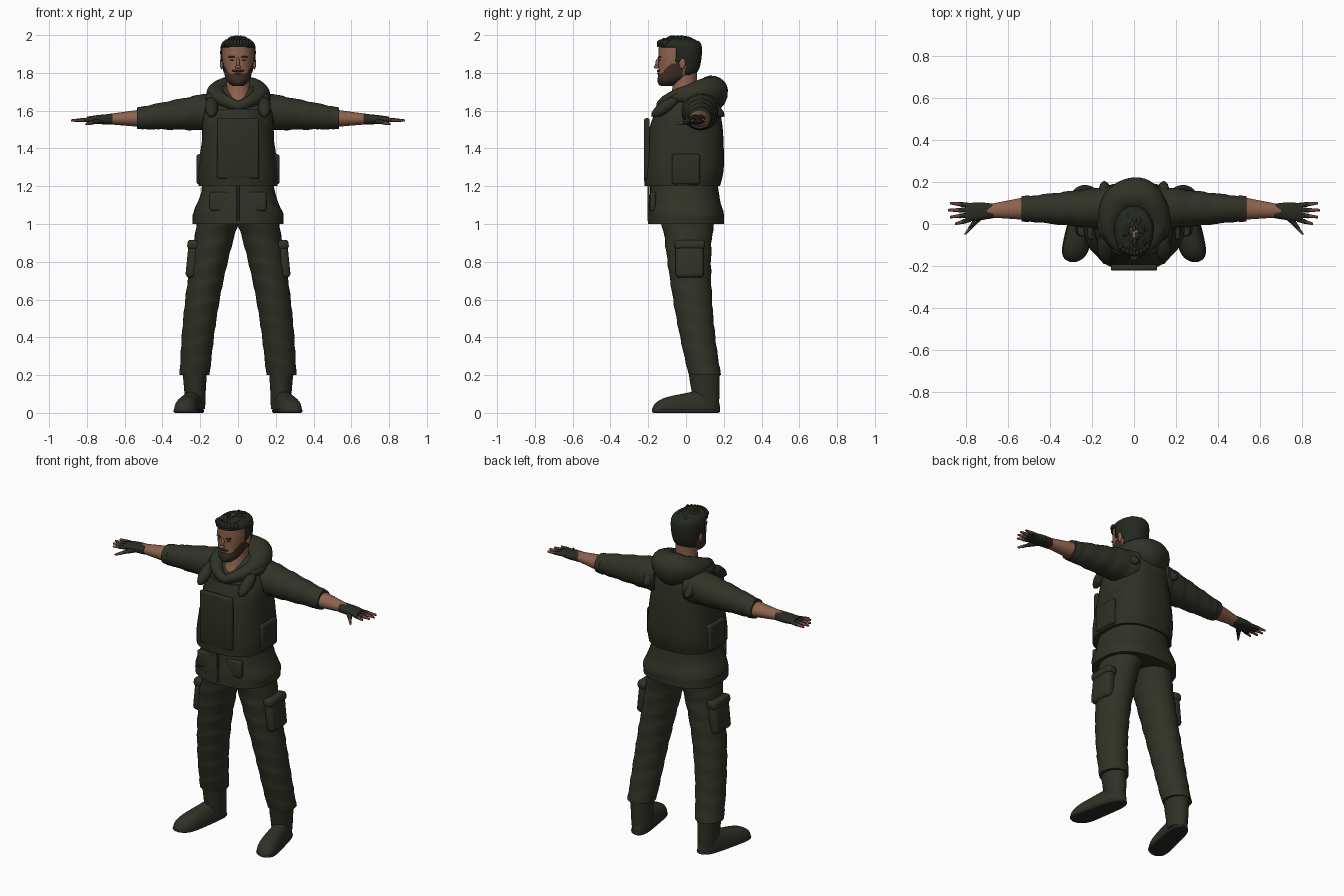
import bpy, bmesh, math, random
from mathutils import Vector, Matrix

if "Cube" in bpy.data.objects:
    bpy.data.objects.remove(bpy.data.objects["Cube"])
random.seed(4)
X_AXIS, Y_AXIS, Z_AXIS = range(3)

def material(name, red, green, blue):
    mat = bpy.data.materials.new(name)
    mat.use_nodes = True
    mat.diffuse_color = (red, green, blue, 1)
    shader = next(node for node in mat.node_tree.nodes if node.type == 'BSDF_PRINCIPLED')
    shader.inputs["Base Color"].default_value = mat.diffuse_color
    shader.inputs["Roughness"].default_value = .9
    return mat

CLOTH = material("olive cloth", .03, .032, .02)
VEST = material("dark olive vest", .026, .029, .018)
BOOT = material("boot leather", .028, .03, .019)
GLOVE = material("glove fabric", .022, .024, .017)
SKIN = material("skin", .27, .125, .075)
BEARD = material("beard brown", .045, .026, .018)
HAIR = material("dark hair", .018, .021, .014)
LIPS = material("reddish skin", .16, .055, .042)

def finish(name, bm, mats, mirror=False):
    bmesh.ops.recalc_face_normals(bm, faces=bm.faces)
    mesh = bpy.data.meshes.new(name)
    bm.to_mesh(mesh)
    bm.free()
    for mat in mats:
        mesh.materials.append(mat)
    for face in mesh.polygons:
        face.use_smooth = True
    mesh.set_sharp_from_angle(angle=math.radians(50))
    part = bpy.data.objects.new(name, mesh)
    bpy.context.collection.objects.link(part)
    if mirror:
        part.modifiers.new("mirror", 'MIRROR').use_mirror_merge = False
    return part

def mix(start, end, t):
    return start + (end - start) * t

def smooth_rings(rings, steps):
    # Catmull-Rom interpolation between cross-sections
    last, out = len(rings) - 1, []
    for i in range(last):
        around = [rings[max(0, min(last, i + k))] for k in (-1, 0, 1, 2)]
        for step in range(steps):
            t = step / steps
            out.append([b + t / 2 * (c - a + t * (2*a - 5*b + 4*c - d + t * (3*(b - c) + d - a)))
                        for a, b, c, d in zip(*around)])
    return out + [rings[last]]

def bridge(bm, loops, closed=False):
    pairs = list(zip(loops, loops[1:]))
    if closed:
        pairs.append((loops[-1], loops[0]))
    else:
        bm.faces.new(loops[0])
        bm.faces.new(loops[-1])
    for lower, upper in pairs:
        for j in range(len(lower)):
            bm.faces.new((lower[j - 1], lower[j], upper[j], upper[j - 1]))

def loft_mesh(rings, axis, sides=32, power=2, fold=0, steps=6, floor=0, grow=0):
    # each ring is a centre (x, y, z) and the two radii across the axis
    bm, loops = bmesh.new(), []
    across = [k for k in range(3) if k != axis]
    for *centre, wide, deep in smooth_rings(rings, steps):
        phase, loop = centre[axis] * 60, []
        for j in range(sides):
            angle = math.tau * j / sides
            crease = 1 + fold * (math.sin(phase + 2 * math.sin(angle + 1)) + math.sin(phase * 2 + 3 * angle) / 2)
            point = list(centre)
            for k, radius, wave in zip(across, (wide, deep), (math.cos(angle), math.sin(angle))):
                point[k] += (radius + grow) * crease * math.copysign(abs(wave) ** (2 / power), wave)
            point[2] = max(floor, point[2])
            loop.append(bm.verts.new(point))
        loops.append(loop)
    bridge(bm, loops)
    return bm

def loft(name, mat, rings, axis, mirror=True, **style):
    return finish(name, loft_mesh(rings, axis, **style), [mat], mirror)

def limb(name, mat, axis, start, end, first, final, flat=1, **style):
    # straight taper between two centres
    return loft(name, mat, [(*start, first, first * flat), (*end, final, final * flat)], axis, **style)

def column(rows):
    # centred upright rings from (height, depth offset, half width, half depth)
    return [(0, y, z, wide, deep) for z, y, wide, deep in rows]

def add_blob(bm, centre, radii, tilt=0, turn=0):
    place = (Matrix.Translation(centre) @ Matrix.Rotation(turn, 4, 'Z')
             @ Matrix.Rotation(tilt, 4, 'X') @ Matrix.Diagonal((*radii, 1)))
    bmesh.ops.create_icosphere(bm, subdivisions=2, radius=1, matrix=place)

def blob(name, mat, centre, radii, tilt=0, turn=0):
    bm = bmesh.new()
    add_blob(bm, centre, radii, tilt, turn)
    return finish(name, bm, [mat], mirror=centre[0] > 0)

def pad(name, mat, centre, size, turn=0):
    bm = bmesh.new()
    place = Matrix.Translation(centre) @ Matrix.Rotation(turn, 4, 'Y') @ Matrix.Diagonal((*size, 1))
    bmesh.ops.create_cube(bm, size=1, matrix=place)
    bmesh.ops.bevel(bm, geom=bm.edges[:], offset=min(size) / 3, segments=3, affect='EDGES', profile=.5)
    return finish(name, bm, [mat], mirror=centre[0] > 0)

# Trousers with cargo pockets
def leg_ring(t):
    return (mix(.1, .23, t) + .02 * math.sin(math.pi * t), .01 + .09 * t * t, mix(1.04, .2, t),
            mix(.115, .08, t ** .6), mix(.15, .085, t ** .5))

loft("trouser_leg", CLOTH, [leg_ring(i / 9) for i in range(10)], Z_AXIS, fold=.015)
pad("cargo_pocket", CLOTH, (.24, .02, .81), (.06, .15, .19), turn=-.1)
pad("pocket_flap", CLOTH, (.236, .02, .89), (.065, .16, .05), turn=-.1)

# Boots, rounded at heel and toe
def foot(name, mat, heel_height, toe_height, floor, grow):
    rings = []
    for i in range(17):
        t = (1 - math.cos(math.pi * i / 16)) / 2
        rounding = math.sqrt(max(.02, 1 - abs(2 * t - 1) ** 5))
        rings.append((mix(.22, .29, t), mix(.18, -.18, t), .01, rounding * mix(.05, .067, t),
                      rounding * mix(heel_height, toe_height, t)))
    loft(name, mat, rings, Y_AXIS, power=2.4, steps=2, floor=floor, grow=grow)

limb("boot_shaft", BOOT, Z_AXIS, (.225, .11, .02), (.23, .095, .23), .05, .065, flat=1.3, fold=.012)
foot("boot_foot", BOOT, .13, .06, floor=.01, grow=0)
foot("boot_sole", GLOVE, .012, .012, floor=0, grow=.004)

# Jacket with hem band, zip and pockets
loft("jacket", CLOTH, column([(1, 0, .23, .19), (1.05, 0, .24, .2), (1.2, -.01, .19, .18),
     (1.5, 0, .19, .18), (1.6, .02, .18, .16), (1.67, .04, .15, .12), (1.73, .05, .09, .08)]),
     Z_AXIS, mirror=False, power=2.4, fold=.006)
loft("jacket_hem", CLOTH, column([(1, 0, .24, .2), (1.05, 0, .24, .2)]), Z_AXIS, mirror=False, power=2.4)
pad("jacket_zip", GLOVE, (0, -.198, 1.11), (.014, .012, .19))
pad("jacket_pocket", CLOTH, (.1, -.175, 1.12), (.1, .03, .1))

# Armoured vest with front panel, side pouches and shoulder straps
loft("vest", VEST, column([(1.2, -.02, .21, .2), (1.3, -.01, .21, .21), (1.5, 0, .18, .195), (1.61, .01, .15, .165)]),
     Z_AXIS, mirror=False, power=2.5)
pad("vest_front_panel", VEST, (0, -.207, 1.4), (.22, .03, .32))
pad("vest_side_pouch", VEST, (.2, 0, 1.29), (.04, .15, .16))
for name, side in (("front", -1), ("top", 0), ("back", 1)):
    blob(f"vest_{name}_strap", VEST, (.14, .01 + .12 * side, 1.67 - .05 * abs(side)), (.035, .09, .033), -.6 * side)

# Sleeves, cuffs and forearms
limb("sleeve", CLOTH, X_AXIS, (.1, .075, 1.6), (.53, .072, 1.56), .105, .057, steps=30, fold=.022)
limb("sleeve_cuff", CLOTH, X_AXIS, (.5, .073, 1.56), (.535, .072, 1.56), .064, .06, flat=.93)
limb("forearm", SKIN, X_AXIS, (.5, .075, 1.56), (.7, .062, 1.555), .056, .03, flat=.85)

# Gloves with bare fingertips
loft("glove", GLOVE, [(.665, .062, 1.555, .034, .028), (.74, .06, 1.553, .043, .024), (.8, .054, 1.552, .042, .016)],
     X_AXIS, power=2.4)
for i in range(4):
    knuckle = Vector((.775, .022 * (i + 1), 1.552))
    tip = Vector((.884 - .01 * abs(i - 2) ** 1.7, .033 * i, 1.548))
    middle = knuckle.lerp(tip, .55)
    limb(f"finger_sleeve_{i}", GLOVE, X_AXIS, knuckle, middle, .012, .011, sides=12)
    limb(f"fingertip_{i}", LIPS, X_AXIS, knuckle.lerp(tip, .5), tip, .01, .006, sides=12)
base, tip = Vector((.725, .045, 1.548)), Vector((.803, -.05, 1.529))
middle = base.lerp(tip, .7)
limb("thumb_sleeve", GLOVE, Y_AXIS, base, middle, .025, .011, flat=.7, sides=12)
limb("thumb_tip", LIPS, Y_AXIS, middle, tip, .01, .006, sides=12)

# Hood draped around the neck, thick and hanging at the back
bm, loops = bmesh.new(), []
for i in range(48):
    turn = math.tau * i / 48
    back = (1 - math.cos(turn)) / 2
    outward = Vector((math.sin(turn), -math.cos(turn), 0))
    centre = Vector((.112 * math.sin(turn), mix(-.13, .14, back), 1.62 + .09 * back ** .45))
    loop = []
    for j in range(18):
        around = math.tau * j / 18
        crease = 1 + .03 * math.sin(5 * turn + 2 * around)
        hang = 1 + back * back / 2 if math.sin(around) < 0 else 1
        point = centre + outward * mix(.028, .082, back) * crease * math.cos(around)
        point.z += mix(.03, .075, back) * crease * hang * math.sin(around)
        loop.append(bm.verts.new(point))
    loops.append(loop)
bridge(bm, loops, closed=True)
finish("hood", bm, [CLOTH])

# Neck and head, with the beard coloured along the jaw
loft("neck", SKIN, column([(1.6, -.06, .075, .07), (1.68, -.015, .064, .066), (1.82, 0, .06, .06)]),
     Z_AXIS, mirror=False)
HEAD = column([(1.73, -.1, .03, .03), (1.76, -.08, .06, .07), (1.81, -.045, .075, .1), (1.9, -.035, .085, .11),
               (1.96, -.035, .075, .1), (1.99, -.035, .02, .03)])
bm = loft_mesh(HEAD, Z_AXIS, sides=48, power=2.15, steps=9)
for face in bm.faces:
    spot = face.calc_center_median()
    cheek_line = 1.797 + max(0, abs(spot.x) - .045) * 1.6
    face.material_index = int(spot.z < cheek_line and spot.y < -.02)
finish("head", bm, [SKIN, BEARD])

# Hair shell trimmed to the hairline
def below_hairline(spot):
    return spot.z < (1.79 if spot.y > 0 else 1.865 if spot.y > -.06 else 1.94)

bm = loft_mesh(HEAD, Z_AXIS, sides=48, power=2.15, steps=9, grow=.009)
bmesh.ops.delete(bm, geom=[f for f in bm.faces if below_hairline(f.calc_center_median())], context='FACES')
shell = finish("hair", bm, [HAIR]).modifiers.new("thickness", 'SOLIDIFY')
shell.thickness = .008

# Swept tufts on the crown and a row along the brow
bm = bmesh.new()
for i in range(40):
    angle, reach = random.uniform(0, math.tau), math.sqrt(random.random())
    spot = (.07 * reach * math.cos(angle), -.035 + .09 * reach * math.sin(angle), mix(1.984, 1.955, reach ** 3))
    add_blob(bm, spot, (.011, .026, .012), random.uniform(-.5, .1), random.uniform(-.6, .6))
for i in range(-4, 5):
    add_blob(bm, (i * .016, -.138 + .0018 * i * i, 1.958), (.012, .016, .02), tilt=-.4)
finish("hair_tufts", bm, [HAIR])

# Facial features
blob("nose_bridge", SKIN, (0, -.15, 1.855), (.009, .012, .03), tilt=-.25)
blob("nose_tip", SKIN, (0, -.156, 1.832), (.014, .015, .01))
blob("ear", SKIN, (.086, -.02, 1.85), (.01, .018, .032), turn=-.2)
blob("eye", HAIR, (.032, -.139, 1.868), (.012, .004, .004), turn=.2)
blob("eyebrow", BEARD, (.033, -.14, 1.885), (.02, .007, .005), turn=.25)
blob("moustache", BEARD, (.014, -.146, 1.811), (.02, .008, .006), turn=.2)
blob("lips", LIPS, (0, -.147, 1.797), (.019, .007, .005))
blob("chin_beard", BEARD, (0, -.128, 1.757), (.034, .024, .026))
